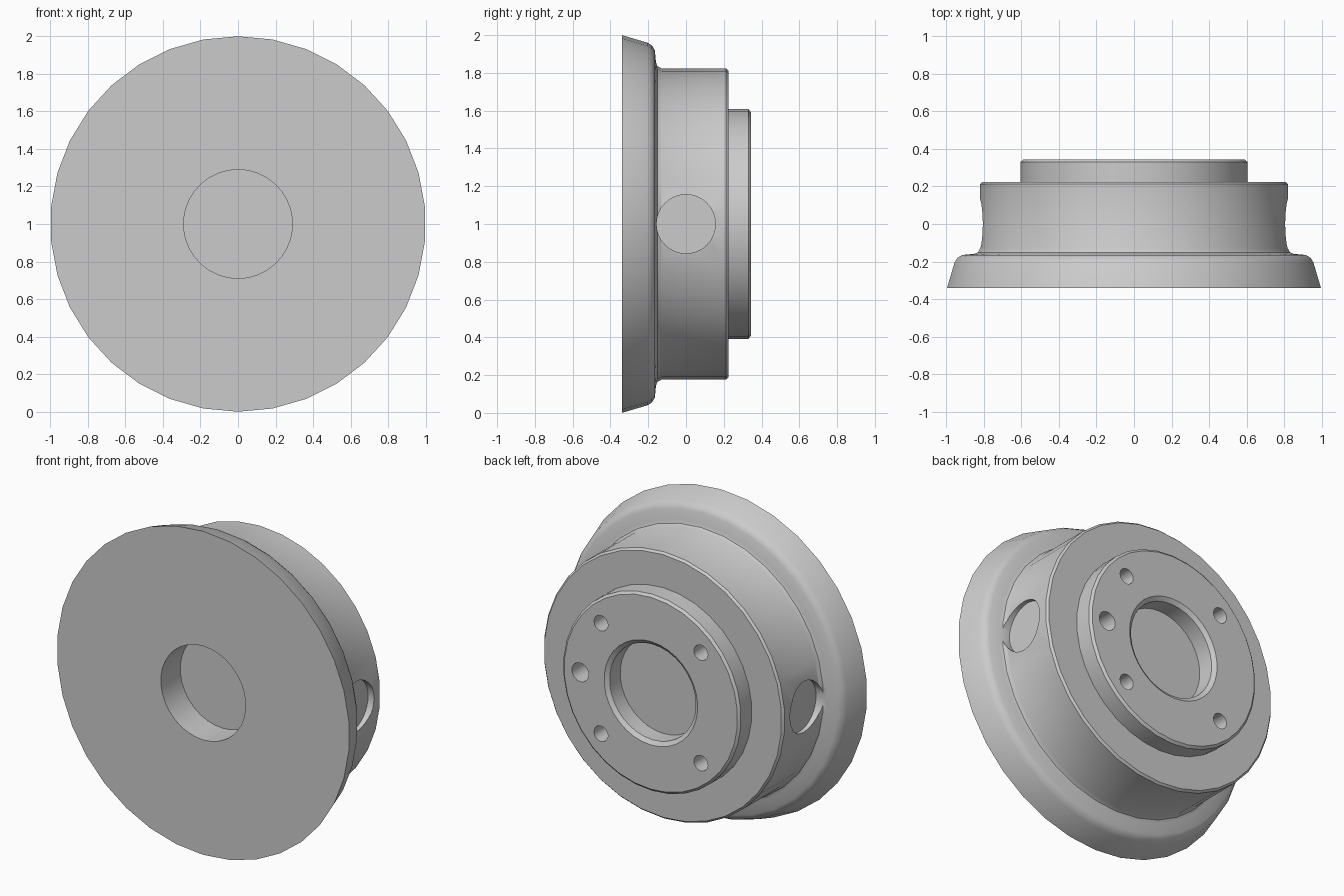
import bpy, bmesh, math
from mathutils import Matrix, Vector

if "Cube" in bpy.data.objects:
    bpy.data.objects.remove(bpy.data.objects["Cube"])

SIDES = 34
CENTRE_Z = 1.0


def make_object(name, bm):
    bmesh.ops.remove_doubles(bm, verts=bm.verts, dist=1e-5)
    bmesh.ops.recalc_face_normals(bm, faces=bm.faces)
    mesh = bpy.data.meshes.new(name)
    bm.to_mesh(mesh)
    bm.free()
    obj = bpy.data.objects.new(name, mesh)
    bpy.context.collection.objects.link(obj)
    return obj


def lathe(name, profile, sides):
    """Turn a (radius, y) profile around the horizontal y axis."""
    bm = bmesh.new()
    rings = []
    for r, y in profile:
        if r == 0:
            rings.append([bm.verts.new((0, y, CENTRE_Z))])
        else:
            rings.append([bm.verts.new((r * math.sin(2 * math.pi * i / sides), y,
                                        CENTRE_Z + r * math.cos(2 * math.pi * i / sides)))
                          for i in range(sides)])
    for a, b in zip(rings, rings[1:]):
        if len(a) == 1 or len(b) == 1:
            bm.faces.new(b if len(a) == 1 else a)
            continue
        for i in range(sides):
            j = (i + 1) % sides
            bm.faces.new((a[i], a[j], b[j], b[i]))
    return make_object(name, bm)


def add_cylinder(bm, start, end, radius, sides):
    start, end = Vector(start), Vector(end)
    axis = end - start
    rot = axis.to_track_quat('Z', 'Y').to_matrix().to_4x4()
    bmesh.ops.create_cone(bm, cap_ends=True, segments=sides, radius1=radius,
                          radius2=radius, depth=axis.length,
                          matrix=Matrix.Translation((start + end) / 2) @ rot)


# Hub: front pocket, flared flange, drum, raised back cap, back pocket
hub = lathe("hub_housing", [
    (0, -0.15), (0.29, -0.15), (0.29, -0.34),
    (1.0, -0.34), (0.96, -0.205), (0.945, -0.18), (0.92, -0.165),
    (0.855, -0.159), (0.835, -0.151), (0.824, -0.13),
    (0.824, 0.212), (0.812, 0.225),
    (0.608, 0.225), (0.608, 0.33), (0.593, 0.343),
    (0.32, 0.343), (0.295, 0.325), (0.295, 0.222), (0, 0.222),
], SIDES)

# Cutters for the screw holes, the larger locating hole and the side pockets
bm = bmesh.new()
for angle in (45, 135, 225, 315, 0):
    a = math.radians(angle)
    x, z = 0.483 * math.cos(a), CENTRE_Z + 0.483 * math.sin(a)
    add_cylinder(bm, (x, 0.18, z), (x, 0.45, z), 0.058 if angle == 0 else 0.048, 16)
for side in (-1, 1):
    add_cylinder(bm, (side * 0.78, 0, CENTRE_Z), (side * 0.95, 0, CENTRE_Z), 0.156, 32)
cutter = make_object("hole_cutter", bm)
cutter.hide_render = True

# Drill the holes
mod = hub.modifiers.new("holes", 'BOOLEAN')
mod.operation = 'DIFFERENCE'
mod.solver = 'EXACT'
mod.object = cutter
bpy.context.view_layer.objects.active = hub
hub.select_set(True)
bpy.ops.object.modifier_apply(modifier=mod.name)
bpy.data.objects.remove(cutter)

bpy.ops.object.shade_smooth_by_angle(angle=math.radians(30))
